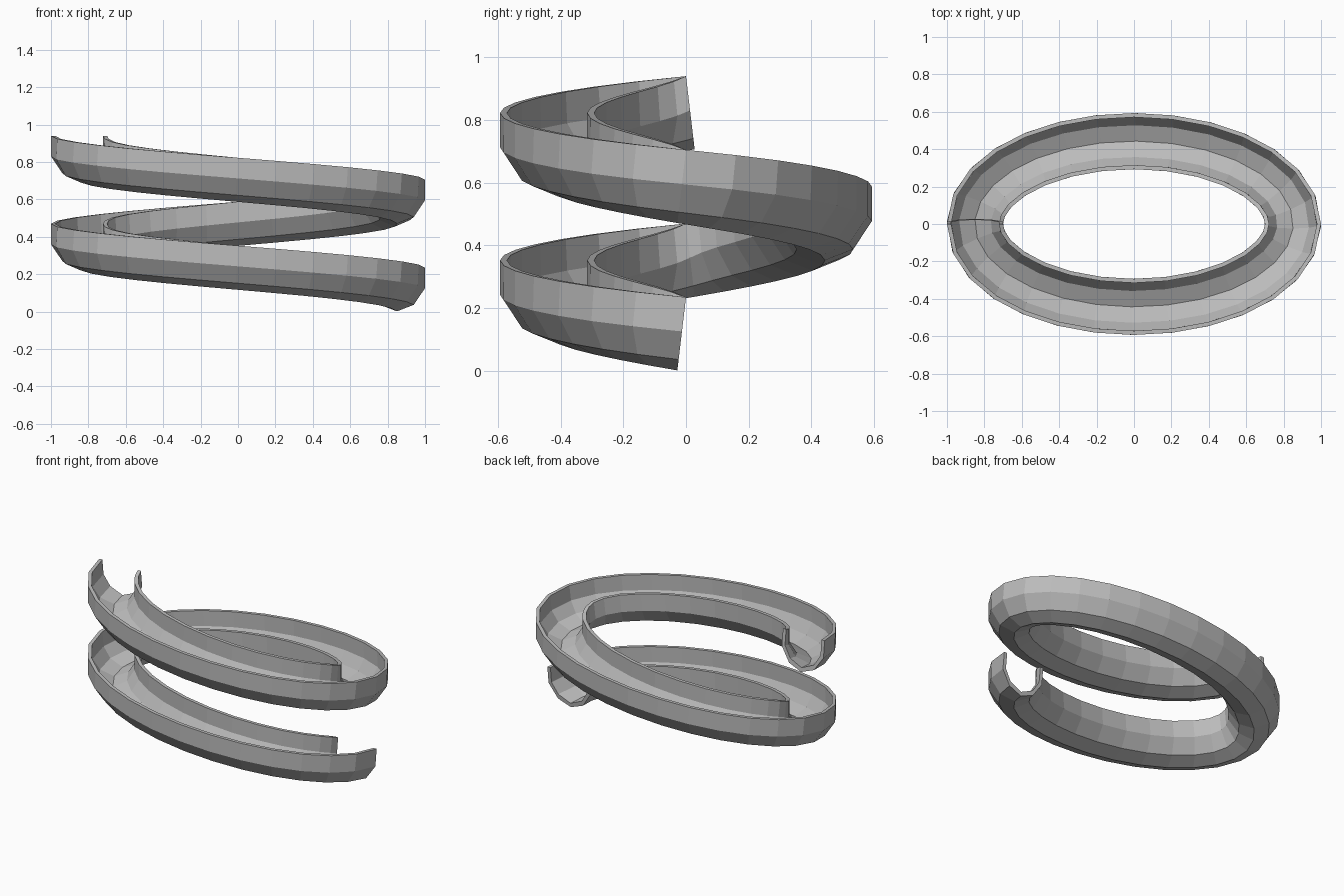
import bpy, bmesh
from math import cos, sin, pi
from mathutils import Vector

cube = bpy.data.objects.get("Cube")
if cube:
    bpy.data.objects.remove(cube, do_unlink=True)

# Overall size of the spiral
A, B = 0.85, 0.443          # half axes of the centre line
HALF_TURNS, STEPS = 3, 14   # steps per half turn
RISE = 0.235                # climb per half turn
TILT = 0.7                  # how far the section leans with the slope

# One half of the trough section: outer skin, then inner skin (offset, height)
outer = [(0.15, 0), (0.15, -0.11), (0.09, -0.2)]
inner = [(0.128, 0), (0.128, -0.1), (0.085, -0.17)]


def mirrored(half, bottom):
    """Run down one side of the trough, across its floor and up the other."""
    return half + [(0, bottom)] + [(-u, v) for u, v in reversed(half)]


section = mirrored(outer, -0.235) + mirrored(inner, -0.208)[::-1]


def ring(bm, t):
    """Place the section across the elliptical path at angle t."""
    centre = Vector((A * cos(t), -B * sin(t), RISE * (1 + t / pi)))
    travel = Vector((-A * sin(t), -B * cos(t), 0))
    slope = TILT * RISE / pi / travel.length
    travel.normalize()
    side = Vector((-travel.y, travel.x, 0))
    up = (Vector((0, 0, 1)) - slope * travel).normalized()
    return [bm.verts.new(centre - side * -u + up * v) for u, v in section]


# Sweep the trough
bm = bmesh.new()
count = HALF_TURNS * STEPS
rings = [ring(bm, pi * i / STEPS) for i in range(count + 1)]
n = len(section)
for a, b in zip(rings, rings[1:]):
    for k in range(n):
        m = (k + 1) % n
        bm.faces.new((a[k], a[m], b[m], b[k]))

# Close both open ends between the outer and inner skins
for end in (rings[0], rings[-1]):
    for k in range(n // 2 - 1):
        bm.faces.new((end[k], end[k + 1], end[n - 2 - k], end[n - 1 - k]))
bmesh.ops.recalc_face_normals(bm, faces=bm.faces)

mesh = bpy.data.meshes.new("spiral_trough")
bm.to_mesh(mesh)
bm.free()

# Plain grey finish
grey = bpy.data.materials.new("plain_grey")
grey.use_nodes = True
colour = (0.5, 0.5, 0.5, 1)
grey.diffuse_color = colour
grey.node_tree.nodes["Principled BSDF"].inputs["Base Color"].default_value = colour
mesh.materials.append(grey)

trough = bpy.data.objects.new("spiral_trough", mesh)
bpy.context.collection.objects.link(trough)
